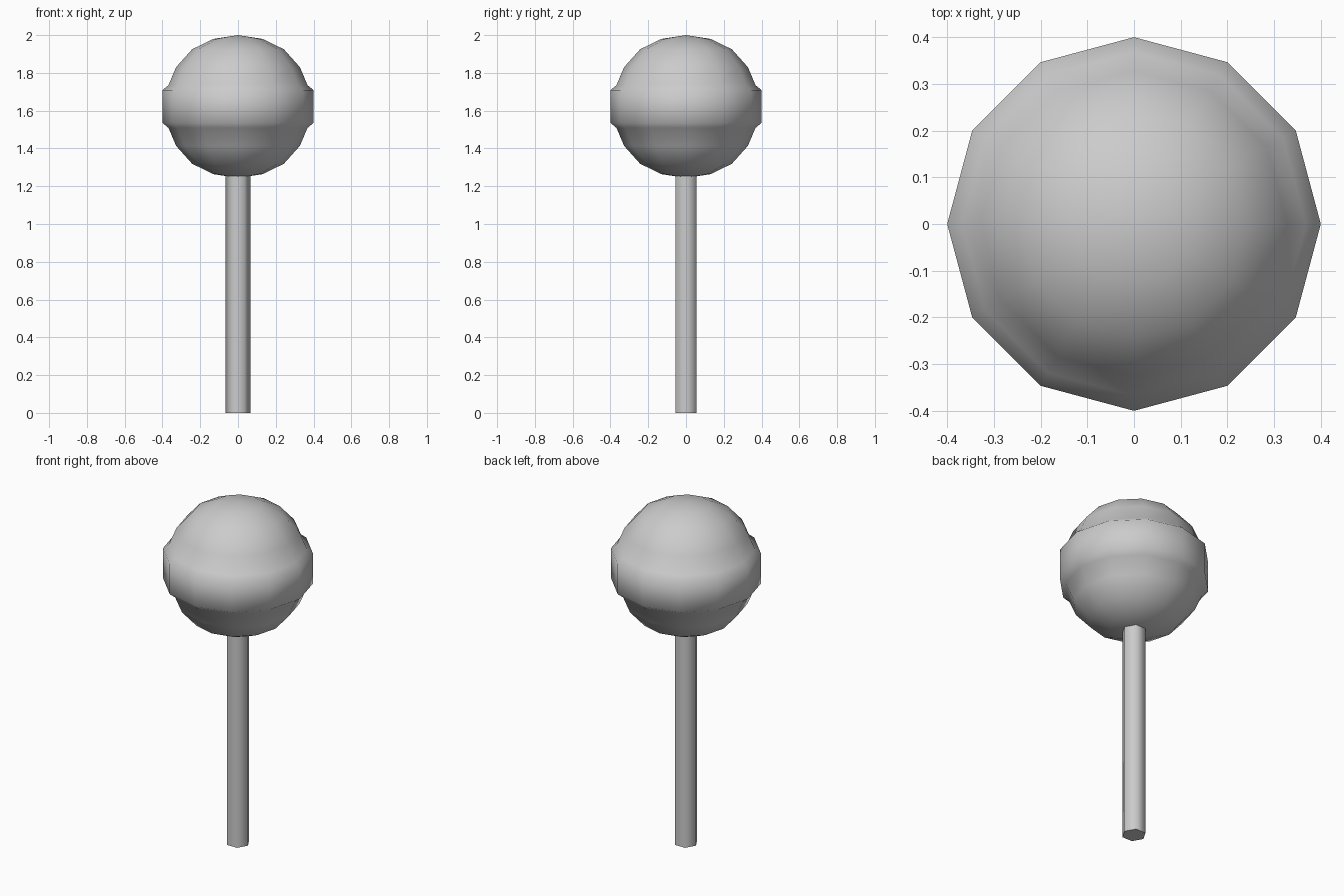
import bpy, math

if "Cube" in bpy.data.objects:
    bpy.data.objects.remove(bpy.data.objects["Cube"])


def lathe(name, profile, sides, angle):
    """Revolve (radius, z) points around z; zero radius makes a pole."""
    verts, rings, faces = [], [], []
    for r, z in profile:
        n = 1 if r == 0 else sides
        rings.append([len(verts) + i for i in range(n)])
        for i in range(n):
            a = 2 * math.pi * i / sides
            verts.append((r * math.cos(a), r * math.sin(a), z))
    for lo, hi in zip(rings, rings[1:]):
        for i in range(sides):
            j = (i + 1) % sides
            if len(lo) == 1:
                faces.append((lo[0], hi[j], hi[i]))
            elif len(hi) == 1:
                faces.append((lo[i], lo[j], hi[0]))
            else:
                faces.append((lo[i], lo[j], hi[j], hi[i]))
    # close open ends
    if len(rings[0]) > 1:
        faces.append(tuple(reversed(rings[0])))
    if len(rings[-1]) > 1:
        faces.append(tuple(rings[-1]))
    mesh = bpy.data.meshes.new(name)
    mesh.from_pydata(verts, [], faces)
    obj = bpy.data.objects.new(name, mesh)
    bpy.context.collection.objects.link(obj)
    bpy.ops.object.select_all(action='DESELECT')
    obj.select_set(True)
    bpy.context.view_layer.objects.active = obj
    bpy.ops.object.shade_smooth_by_angle(angle=math.radians(angle))
    return obj


# Round candy with raised belt: half profile mirrored about its middle
mid = 1.622
upper = [(0.40, 0.087), (0.368, 0.113), (0.328, 0.208),
         (0.243, 0.303), (0.13, 0.358), (0, 0.378)]
profile = [(r, mid - h) for r, h in reversed(upper)] + [(r, mid + h) for r, h in upper]
lathe("candy", profile, 12, 80)

# Six-sided stick
lathe("stick", [(0.065, 0), (0.065, 1.265)], 6, 70)
